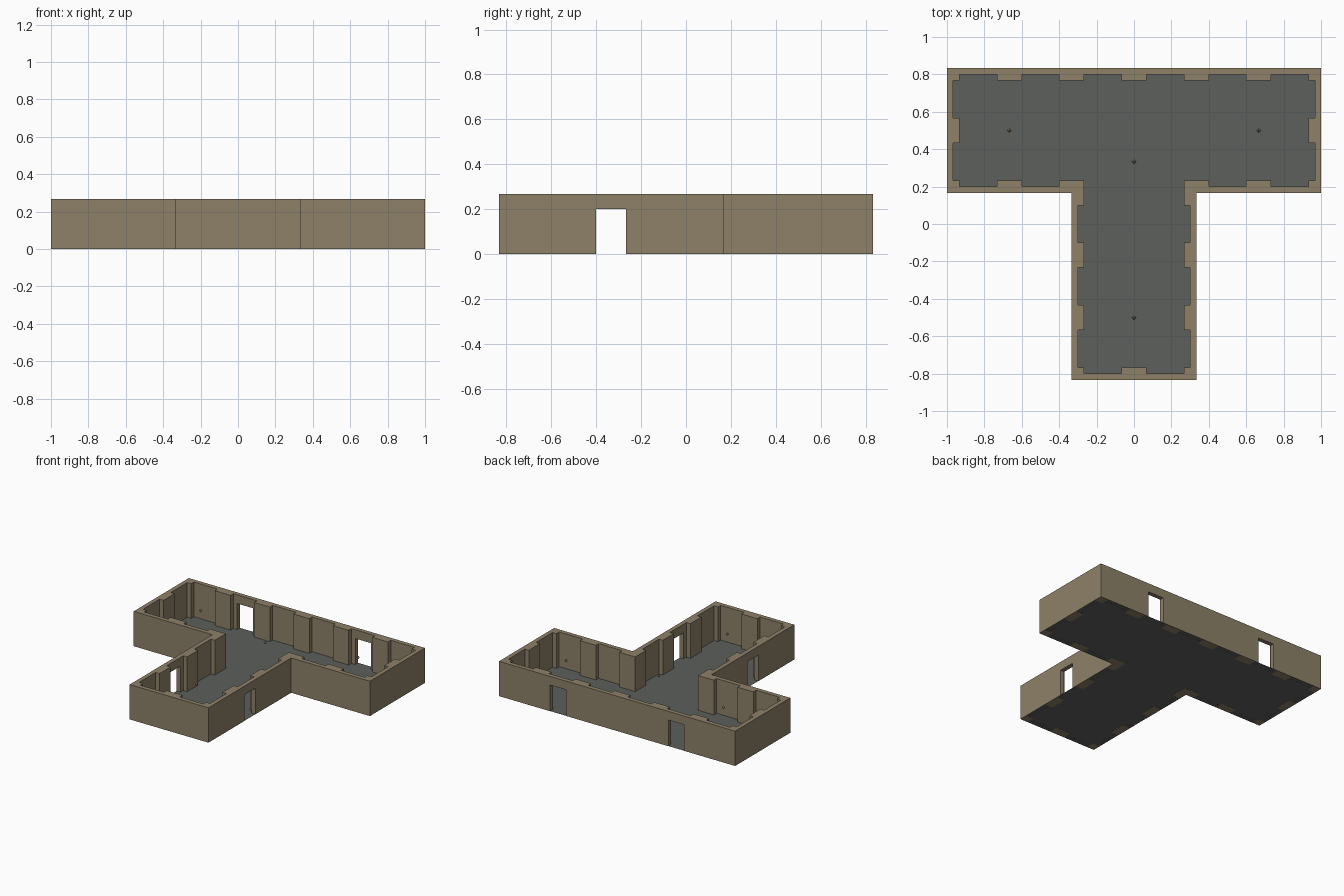
import bpy, bmesh

if "Cube" in bpy.data.objects:
    bpy.data.objects.remove(bpy.data.objects["Cube"])

H = 4 / 15          # wall height
T = 1 / 30          # wall thickness
DOOR_H, DOOR_HALF = 0.2, 1 / 15
A, B, C = 5 / 6, 1 / 6, 1 / 3   # T outline: back y, shoulder y, stem half width


def material(name, rgb):
    m = bpy.data.materials.new(name)
    m.diffuse_color = (*rgb, 1)
    m.use_nodes = True
    m.node_tree.nodes["Principled BSDF"].inputs["Base Color"].default_value = m.diffuse_color
    return m


stone = material("tan stone", (0.27, 0.22, 0.14))
slate = material("grey floor", (0.108, 0.115, 0.108))


def add_box(bm, x0, x1, y0, y1, z0, z1, bottom=True):
    lo = [bm.verts.new(p) for p in ((x0, y0, z0), (x1, y0, z0), (x1, y1, z0), (x0, y1, z0))]
    hi = [bm.verts.new((v.co.x, v.co.y, z1)) for v in lo]
    bm.faces.new(hi)
    if bottom:
        bm.faces.new(lo[::-1])
    for i in range(4):
        j = (i + 1) % 4
        bm.faces.new((lo[i], lo[j], hi[j], hi[i]))


def finish(bm, name, mat):
    me = bpy.data.meshes.new(name)
    bm.to_mesh(me)
    bm.free()
    me.materials.append(mat)
    ob = bpy.data.objects.new(name, me)
    bpy.context.collection.objects.link(ob)
    return ob


def wall(name, axis, start, end, side0, side1, doors=()):
    """Straight wall along one axis, with doorways centred at the given places."""
    bm = bmesh.new()

    def part(a, b, z0):
        r = (a, b, side0, side1) if axis == "x" else (side0, side1, a, b)
        add_box(bm, *r, z0, H, bottom=z0 > 0)

    at = start
    for d in doors:
        part(at, d - DOOR_HALF, 0)
        part(d - DOOR_HALF, d + DOOR_HALF, DOOR_H)   # lintel
        at = d + DOOR_HALF
    part(at, end, 0)
    finish(bm, name, stone)


# Floor: one thin T-shaped sheet, just above the pilaster feet
bm = bmesh.new()
outline = [(-C, -A), (C, -A), (C, B), (1, B), (1, A), (-1, A), (-1, B), (-C, B)]
bm.faces.new([bm.verts.new((x, y, 0.001)) for x, y in outline])
finish(bm, "floor", slate)

# Walls
wall("back_wall", "x", -1, 1, A - T, A, doors=(-0.5, 0.5))
wall("front_wall", "x", -C, C, -A, -A + T)
for s, side in ((-1, "left"), (1, "right")):
    def span(a, b):
        return sorted((s * a, s * b))
    wall(side + "_end_wall", "y", B, A - T, *span(1 - T, 1))
    wall(side + "_shoulder_wall", "x", *span(C - T, 1 - T), B, B + T)
    wall(side + "_stem_wall", "y", -A + T, B, *span(C - T, C), doors=(-1 / 3,))

# Pilasters: square blocks on the outline every third of a unit, clipped to the T
P = 1 / 15
bm = bmesh.new()
zones = ((-1, 1, B, A), (-C, C, -A, B))   # cross arm and stem
centres = [(i / 3, A) for i in range(-3, 4)] + [(0, -A)]
for s in (-1, 1):
    centres += [(s, 0.5), (s, B), (s * 2 / 3, B)]
    centres += [(s * C, y) for y in (B, -B, -0.5, -A)]
for cx, cy in centres:
    for x0, x1, y0, y1 in zones:
        a, b = max(cx - P, x0), min(cx + P, x1)
        c, d = max(cy - P, y0), min(cy + P, y1)
        if b - a > 0.01 and d - c > 0.01:
            add_box(bm, a, b, c, d, 0, H)
finish(bm, "pilasters", stone)

# Small hanging lamp beads
for i, (x, y) in enumerate(((-2 / 3, 0.5), (2 / 3, 0.5), (0, 1 / 3), (0, -0.5))):
    bm = bmesh.new()
    r = 0.0133
    ring = [bm.verts.new(p) for p in ((r, 0, 0), (0, r, 0), (-r, 0, 0), (0, -r, 0))]
    top, low = bm.verts.new((0, 0, r)), bm.verts.new((0, 0, -r))
    for k in range(4):
        n = ring[(k + 1) % 4]
        bm.faces.new((ring[k], n, top))
        bm.faces.new((n, ring[k], low))
    ob = finish(bm, f"lamp_bead_{i + 1}", stone)
    ob.location = (x, y, 0.233)
